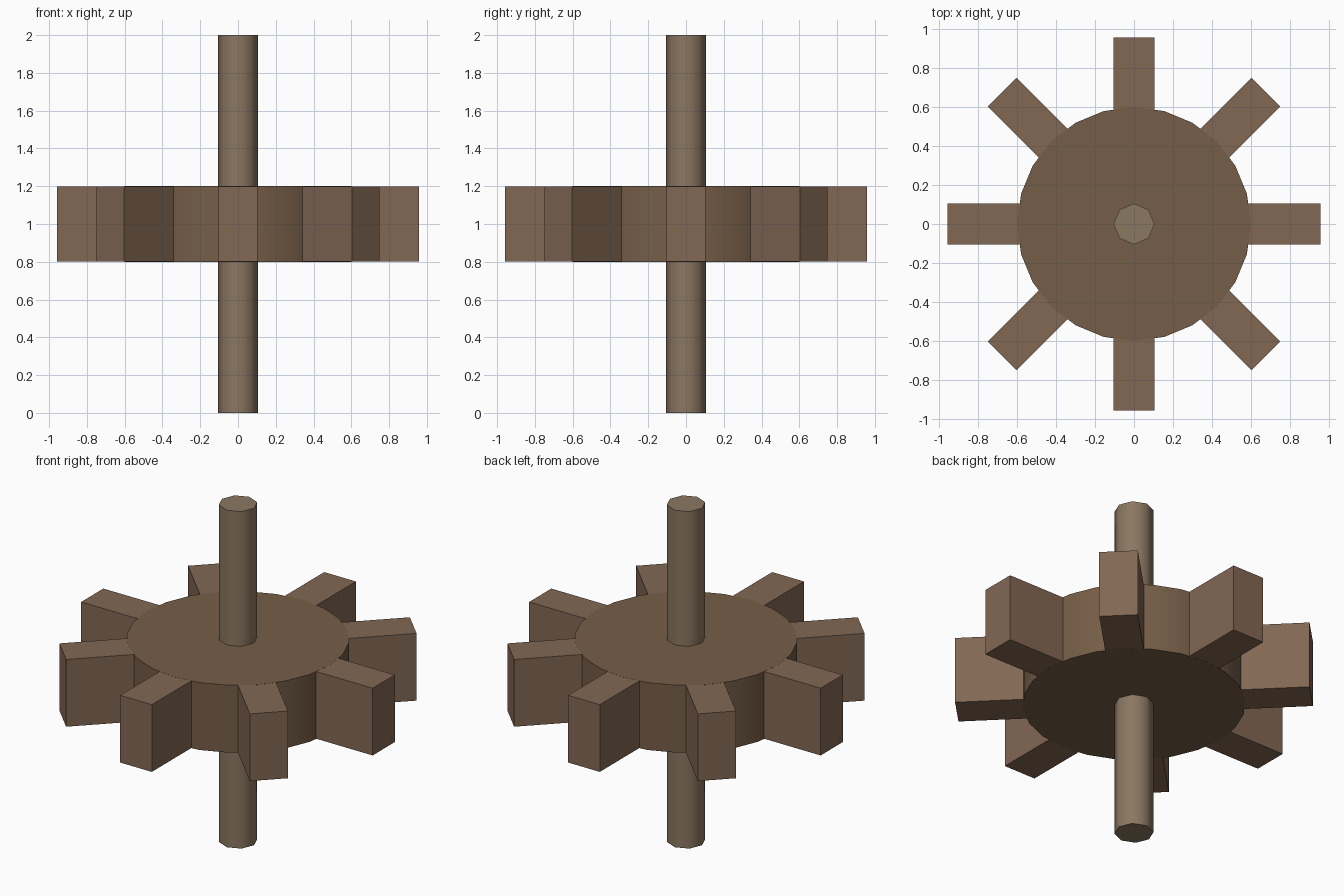
import bpy
import math

if "Cube" in bpy.data.objects:
    bpy.data.objects.remove(bpy.data.objects["Cube"])


def paint(obj, name, rgb):
    mat = bpy.data.materials.get(name) or bpy.data.materials.new(name)
    mat.diffuse_color = (*rgb, 1)
    mat.use_nodes = True
    mat.node_tree.nodes["Principled BSDF"].inputs["Base Color"].default_value = mat.diffuse_color
    obj.data.materials.append(mat)


def cylinder(name, sides, radius, height):
    bpy.ops.mesh.primitive_cylinder_add(vertices=sides, radius=radius,
                                        depth=height, location=(0, 0, 1))
    obj = bpy.context.object
    obj.name = name
    bpy.ops.object.shade_smooth_by_angle(angle=math.radians(50))
    return obj


# Octagonal axle through the wheel
axle = cylinder("axle", 8, 0.105, 2.0)
paint(axle, "pale_wood", (0.26, 0.185, 0.12))

# Wheel disc
disc = cylinder("wheel_disc", 24, 0.6, 0.4)
paint(disc, "dark_wood", (0.18, 0.11, 0.063))

# Eight block teeth, rooted in the disc rim
INNER, OUTER, WIDTH = 0.5, 0.957, 0.208
for i in range(8):
    a = i * math.pi / 4
    mid = (INNER + OUTER) / 2
    bpy.ops.mesh.primitive_cube_add(
        size=1, location=(mid * math.cos(a), mid * math.sin(a), 1),
        rotation=(0, 0, a))
    tooth = bpy.context.object
    tooth.name = f"tooth_{i + 1}"
    tooth.scale = (OUTER - INNER, WIDTH, 0.399)
    paint(tooth, "tooth_wood", (0.225, 0.137, 0.088))
